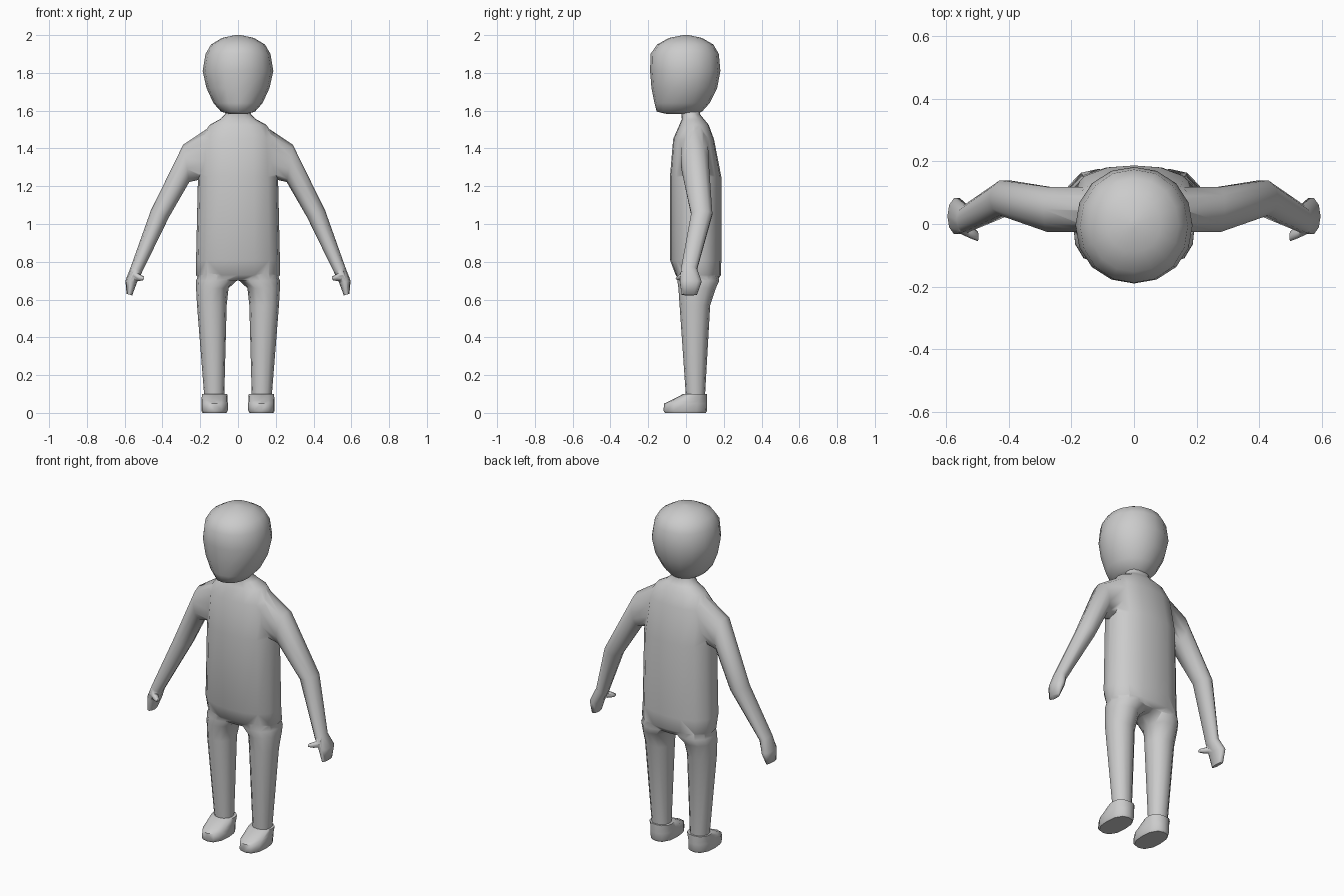
import bpy, bmesh
from math import cos, sin, pi, radians

if "Cube" in bpy.data.objects:
    bpy.data.objects.remove(bpy.data.objects["Cube"])


def finish(ob, angle):
    bpy.ops.object.select_all(action='DESELECT')
    bpy.context.view_layer.objects.active = ob
    ob.select_set(True)
    bpy.ops.object.shade_smooth_by_angle(angle=radians(angle))


def loft(name, rings, sides=12, power=2.0, sign=1):
    """Skin rings given as (outer (x, z), inner (x, z), y front, y back)."""
    bm = bmesh.new()
    loops = []
    for (xo, zo), (xi, zi), y0, y1 in rings:
        loop = []
        for k in range(sides):
            a = 2 * pi * k / sides
            c, s = cos(a), sin(a)
            n = (abs(c) ** power + abs(s) ** power) ** (-1 / power)
            c, s = c * n, s * n
            loop.append(bm.verts.new((sign * ((xo + xi) / 2 + c * (xo - xi) / 2),
                                      (y0 + y1) / 2 + s * (y1 - y0) / 2,
                                      (zo + zi) / 2 + c * (zo - zi) / 2)))
        loops.append(loop)
    for a, b in zip(loops, loops[1:]):
        for k in range(sides):
            j = (k + 1) % sides
            bm.faces.new((a[k], a[j], b[j], b[k]))
    bm.faces.new(loops[0])
    bm.faces.new(loops[-1])
    bmesh.ops.recalc_face_normals(bm, faces=bm.faces)
    mesh = bpy.data.meshes.new(name)
    bm.to_mesh(mesh)
    bm.free()
    ob = bpy.data.objects.new(name, mesh)
    bpy.context.collection.objects.link(ob)
    return ob


def level(cx, rows):
    """Horizontal rings from rows of (z, half width, y front, y back)."""
    return [((cx + r, z), (cx - r, z), y0, y1) for z, r, y0, y1 in rows]


# torso and neck
body = loft("body", level(0, [
    (0.70, 0.20, -0.03, 0.165), (0.73, 0.222, -0.055, 0.185), (0.81, 0.222, -0.085, 0.187),
    (1.25, 0.212, -0.085, 0.187), (1.45, 0.20, -0.068, 0.148), (1.525, 0.15, -0.035, 0.12),
    (1.555, 0.095, -0.022, 0.095), (1.58, 0.07, -0.025, 0.075), (1.63, 0.065, -0.025, 0.075)]),
    16, 2.4)

arm_rings = [
    ((0.14, 1.52), (0.14, 1.25), -0.03, 0.12), ((0.29, 1.42), (0.258, 1.222), -0.028, 0.122),
    ((0.462, 1.07), (0.366, 1.035), 0.025, 0.142), ((0.567, 0.775), (0.508, 0.745), -0.028, 0.06),
    ((0.596, 0.70), (0.535, 0.69), -0.035, 0.085), ((0.59, 0.63), (0.56, 0.622), -0.025, 0.06)]
thumb_rings = [
    ((0.56, 0.755), (0.555, 0.70), -0.03, 0.02), ((0.525, 0.735), (0.525, 0.698), -0.045, 0.0),
    ((0.497, 0.722), (0.50, 0.703), -0.055, -0.025)]
leg_rings = [
    ((0.20, 0.76), (0.02, 0.76), -0.04, 0.16), ((0.222, 0.70), (0.006, 0.70), -0.046, 0.176),
    ((0.222, 0.66), (0.05, 0.66), -0.04, 0.158), ((0.217, 0.57), (0.06, 0.57), -0.034, 0.128),
    ((0.178, 0.08), (0.073, 0.08), 0.0, 0.10)]

# merge arms, thumbs and legs into the body
parts = []
for s in (1, -1):
    parts.append(loft("leg", leg_rings, 12, 2.2, s))
    parts.append(loft("arm", arm_rings, 10, 2.1, s))
    parts.append(loft("thumb", thumb_rings, 8, 2.0, s))
for part in parts:
    mod = body.modifiers.new("join", 'BOOLEAN')
    mod.operation = 'UNION'
    mod.solver = 'EXACT'
    mod.object = part
bpy.context.view_layer.update()
merged = bpy.data.meshes.new_from_object(body.evaluated_get(bpy.context.evaluated_depsgraph_get()))
body.modifiers.clear()
body.data = merged
for part in parts:
    bpy.data.objects.remove(part)
finish(body, 75)

# head
head = loft("head", level(0, [
    (1.582, 0.045, -0.10, 0.055), (1.595, 0.09, -0.155, 0.085), (1.64, 0.13, -0.167, 0.125),
    (1.72, 0.167, -0.183, 0.165), (1.81, 0.187, -0.19, 0.182), (1.90, 0.172, -0.188, 0.174),
    (1.95, 0.143, -0.153, 0.145), (1.985, 0.085, -0.09, 0.085), (2.0, 0.015, -0.015, 0.015)]),
    16, 2.1)
finish(head, 85)

# shoes
for s, side in ((1, "left"), (-1, "right")):
    shoe = loft(side + "_shoe", level(0.124, [
        (0.0, 0.064, -0.112, 0.105), (0.012, 0.07, -0.12, 0.112), (0.05, 0.07, -0.115, 0.112),
        (0.066, 0.069, -0.08, 0.112), (0.10, 0.067, -0.015, 0.11)]), 12, 2.5, s)
    finish(shoe, 50)
